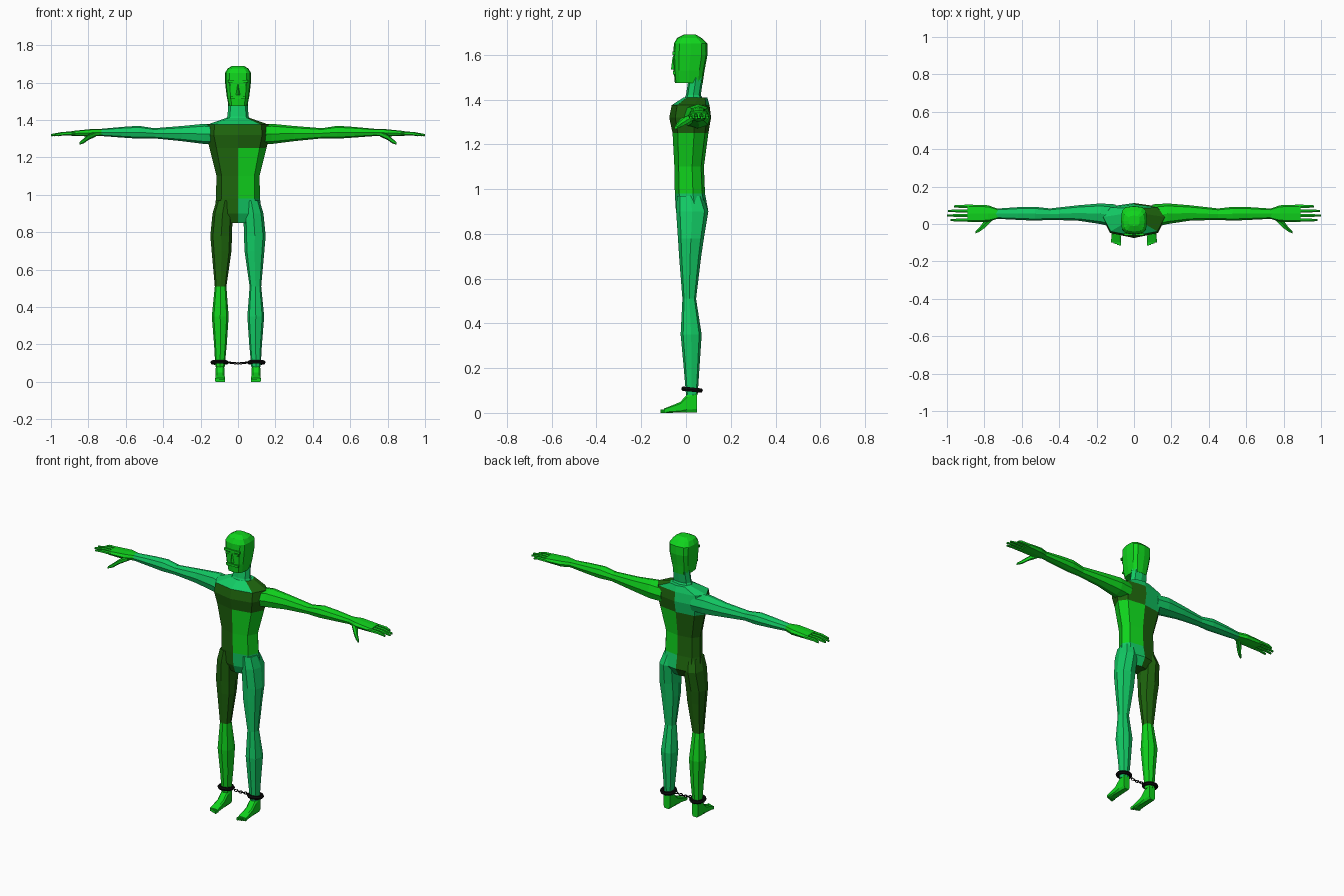
import bpy, bmesh, math
from mathutils import Vector

if "Cube" in bpy.data.objects:
    bpy.data.objects.remove(bpy.data.objects["Cube"])


def material(name, rgb):
    m = bpy.data.materials.new(name)
    m.diffuse_color = (*rgb, 1)
    m.use_nodes = True
    m.node_tree.nodes["Principled BSDF"].inputs["Base Color"].default_value = m.diffuse_color
    return m


BRIGHT = material("bright_green", (0.005, 0.66, 0.012))
TEAL = material("teal_green", (0.006, 0.60, 0.13))
DARK = material("dark_green", (0.013, 0.13, 0.004))
BLACK = material("black_metal", (0.003, 0.003, 0.003))
MATS = [BRIGHT, TEAL, DARK, BLACK]


def place(axis, t, a, b):
    return {"z": (a, b, t), "x": (t, b, a), "y": (a, t, b)}[axis]


def loft(name, axis, rings, color, n=8, e=0.8, mid=0.5, offset=0.0):
    """rings: (position, centre, half width, low side, high side); color: material or function."""
    bm = bmesh.new()
    loops = []
    for t, c, h, lo, hi in rings:
        m = lo + (hi - lo) * mid
        loop = []
        for i in range(n):
            ang = 2 * math.pi * i / n + offset
            ca, sa = math.cos(ang), math.sin(ang)
            u = math.copysign(abs(ca) ** e, ca) if abs(ca) > 1e-6 else 0
            v = math.copysign(abs(sa) ** e, sa) if abs(sa) > 1e-6 else 0
            b = m + v * ((hi - m) if v > 0 else (m - lo))
            loop.append(bm.verts.new(place(axis, t, c + u * h, b)))
        loops.append(loop)
    for p, q in zip(loops, loops[1:]):
        for i in range(n):
            j = (i + 1) % n
            bm.faces.new((p[i], p[j], q[j], q[i]))
    bm.faces.new(loops[0])
    bm.faces.new(loops[-1])
    bmesh.ops.recalc_face_normals(bm, faces=bm.faces[:])
    return finish(name, bm, color)


def finish(name, bm, color):
    me = bpy.data.meshes.new(name)
    used = MATS if callable(color) else [color]
    for m in used:
        me.materials.append(m)
    if callable(color):
        for f in bm.faces:
            f.material_index = MATS.index(color(f.calc_center_median()))
    bm.to_mesh(me)
    bm.free()
    ob = bpy.data.objects.new(name, me)
    bpy.context.collection.objects.link(ob)
    return ob


def box(name, loc, size, color, tilt=0):
    bm = bmesh.new()
    bmesh.ops.create_cube(bm, size=1)
    bmesh.ops.scale(bm, vec=size, verts=bm.verts)
    ob = finish(name, bm, color)
    ob.location = loc
    ob.rotation_euler.x = tilt
    return ob


def ring(name, loc, major, minor, rot=(0, 0, 0), scale=(1, 1, 1), seg=12):
    bpy.ops.mesh.primitive_torus_add(major_radius=major, minor_radius=minor, location=loc,
                                     rotation=rot, major_segments=seg, minor_segments=6)
    ob = bpy.context.object
    ob.name = name
    ob.scale = scale
    ob.data.materials.append(BLACK)


def torso_color(c):
    if c.z > 1.375:
        return TEAL if c.x < 0.06 else DARK
    if c.z < 0.98:
        return TEAL if c.x > 0 else DARK
    if c.z > 1.25:
        return TEAL if c.x < 0 and c.y > 0.05 else DARK
    return BRIGHT if c.x > 0 else DARK


# Torso, neck and head
loft("torso", "z", [
    (0.85, 0, 0.06, -0.025, 0.07), (0.90, 0, 0.125, -0.045, 0.10),
    (0.98, 0, 0.118, -0.05, 0.085), (1.10, 0, 0.115, -0.052, 0.08),
    (1.25, 0, 0.152, -0.06, 0.10), (1.32, 0, 0.17, -0.075, 0.112),
    (1.375, 0, 0.165, -0.064, 0.105), (1.41, 0, 0.065, -0.01, 0.095)],
    torso_color, mid=0.6)
loft("neck", "z", [(1.38, 0, 0.08, -0.02, 0.09), (1.42, 0, 0.056, 0.0, 0.066),
                   (1.50, 0, 0.052, 0.012, 0.078)], TEAL)
loft("head", "z", [
    (1.475, 0, 0.05, -0.05, 0.075), (1.53, 0, 0.061, -0.055, 0.083),
    (1.60, 0, 0.069, -0.057, 0.096), (1.65, 0, 0.070, -0.054, 0.095),
    (1.675, 0, 0.056, -0.04, 0.07), (1.69, 0, 0.03, -0.01, 0.045)],
    BRIGHT, n=12, e=0.6)

# Face details
loft("nose", "z", [(1.535, 0, 0.011, -0.067, -0.04), (1.59, 0, 0.006, -0.06, -0.04)],
     BRIGHT, n=4, e=1)
box("mouth", (0, -0.053, 1.52), (0.08, 0.012, 0.014), BRIGHT)
box("brow", (0, -0.055, 1.607), (0.105, 0.012, 0.014), BRIGHT)

for s, side in ((1, "left"), (-1, "right")):
    box(side + "_eye", (s * 0.027, -0.054, 1.588), (0.032, 0.01, 0.012), BRIGHT)

    # Leg
    leg_color = TEAL if s > 0 else (lambda c: DARK if c.z > 0.5 else BRIGHT)
    loft(side + "_leg", "z", [(z, s * cx, w, f, b) for z, cx, w, f, b in [
        (0.97, 0.07, 0.045, -0.04, 0.075), (0.90, 0.0825, 0.0535, -0.044, 0.10),
        (0.78, 0.09, 0.058, -0.036, 0.08), (0.70, 0.088, 0.053, -0.031, 0.068),
        (0.51, 0.093, 0.031, -0.016, 0.045), (0.35, 0.095, 0.045, -0.024, 0.07),
        (0.20, 0.094, 0.034, -0.01, 0.06), (0.08, 0.096, 0.025, 0.0, 0.052)]],
        leg_color)

    # Foot and toes
    loft(side + "_foot", "y", [(y, s * 0.096, w, 0, top) for y, w, top in [
        (0.05, 0.022, 0.10), (0.005, 0.025, 0.085), (-0.025, 0.025, 0.05),
        (-0.06, 0.026, 0.035), (-0.098, 0.027, 0.02)]],
        BRIGHT, e=0.45, offset=math.pi / 8)
    for k in range(5):
        y0 = -0.115 + 0.004 * k
        box(f"{side}_toe_{k + 1}", (s * (0.075 + 0.0105 * k), (y0 - 0.088) / 2, 0.008),
            (0.0085, -0.088 - y0, 0.016), BRIGHT)

    # Arm
    arm_color = BRIGHT if s > 0 else TEAL
    loft(side + "_arm", "x", [(s * x, (lo + hi) / 2, (hi - lo) / 2, f, b) for x, lo, hi, f, b in [
        (0.10, 1.27, 1.372, -0.02, 0.105), (0.18, 1.272, 1.38, 0.0, 0.11),
        (0.30, 1.287, 1.368, 0.018, 0.10), (0.45, 1.302, 1.356, 0.022, 0.083),
        (0.53, 1.300, 1.369, 0.018, 0.092), (0.62, 1.306, 1.363, 0.022, 0.09),
        (0.74, 1.315, 1.352, 0.028, 0.082)]], arm_color)

    # Hand, fingers and thumb
    loft(side + "_palm", "x", [(s * x, z, h, f, b) for x, z, h, f, b in [
        (0.73, 1.334, 0.018, 0.028, 0.082), (0.78, 1.332, 0.020, 0.012, 0.10),
        (0.89, 1.328, 0.013, 0.01, 0.104)]], BRIGHT, e=0.6)
    for k, tip in enumerate((0.98, 1.0, 0.995, 0.962)):
        y = 0.021 + 0.0245 * k
        loft(f"{side}_finger_{k + 1}", "x", [
            (s * 0.87, 1.328, 0.010, y - 0.010, y + 0.010),
            (s * 0.935, 1.327, 0.010, y - 0.009, y + 0.009),
            (s * tip, 1.319, 0.006, y - 0.006, y + 0.006)],
            BRIGHT, n=6, e=0.8)
    loft(side + "_thumb", "x", [
        (s * 0.76, 1.325, 0.014, 0.015, 0.05), (s * 0.80, 1.308, 0.015, -0.025, 0.02),
        (s * 0.825, 1.288, 0.013, -0.042, -0.015), (s * 0.848, 1.275, 0.007, -0.052, -0.038)],
        BRIGHT, n=6)

    # Ankle cuff
    ring(side + "_cuff", (s * 0.099, 0.027, 0.104), 0.038, 0.011, (math.radians(-6), 0, 0))

# Chain links sagging between the cuffs
for k in range(7):
    x = -0.048 + 0.016 * k
    z = 0.099 + 2.0 * x * x
    ring(f"chain_link_{k + 1}", (x, 0.027, z), 0.009, 0.0028,
         (math.radians(25 if k % 2 else -25), 0, 0), (1.2, 0.9, 1), seg=8)
